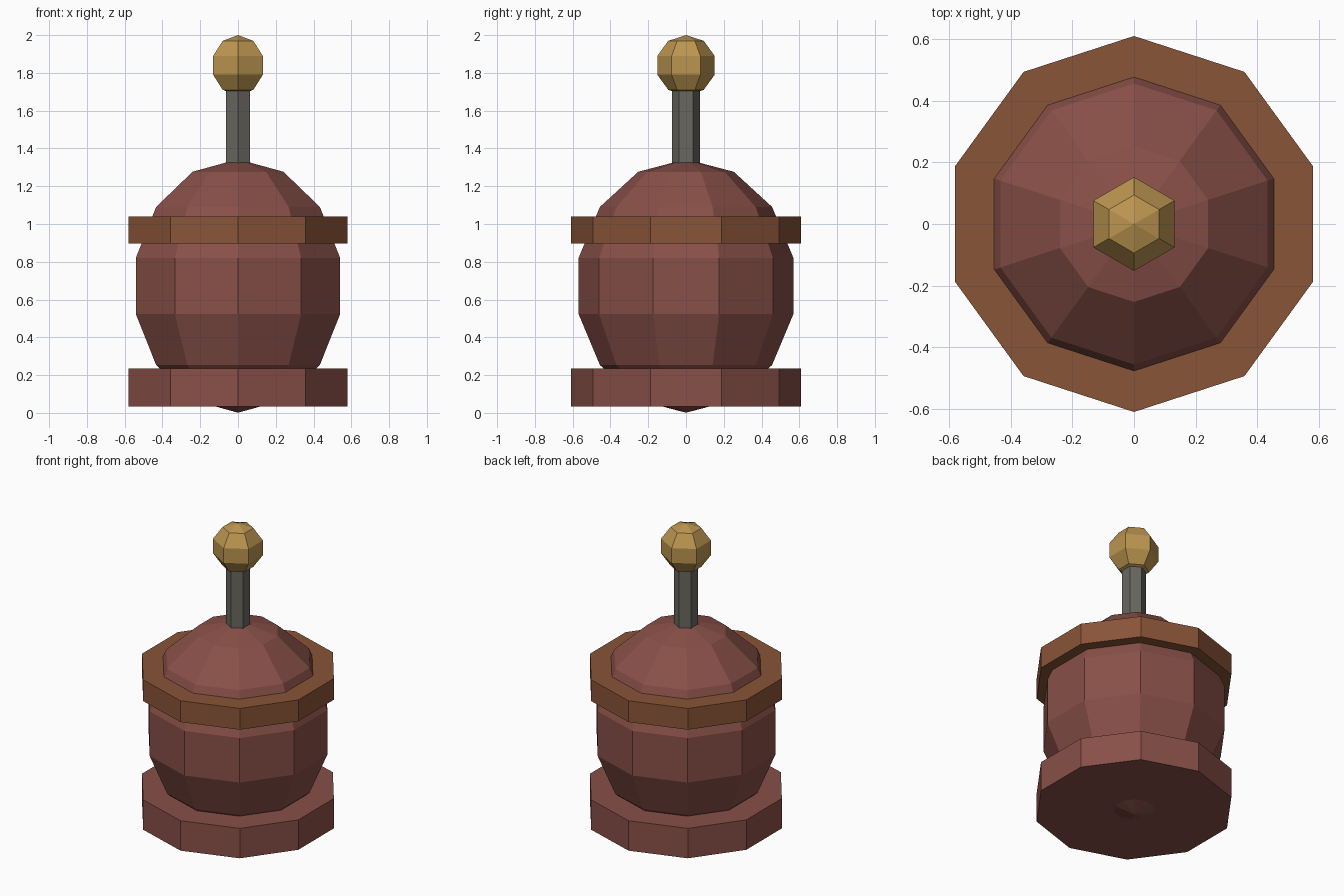
import bpy
from math import sin, cos, pi

if "Cube" in bpy.data.objects:
    bpy.data.objects.remove(bpy.data.objects["Cube"])


def material(name, rgb):
    m = bpy.data.materials.new(name)
    m.diffuse_color = (*rgb, 1)
    m.use_nodes = True
    m.node_tree.nodes["Principled BSDF"].inputs["Base Color"].default_value = m.diffuse_color
    return m


def lathe(name, profile, sides, mat):
    """Revolve (radius, z) points, bottom to top; ends sit on the axis or get capped."""
    verts, rings, faces = [], [], []
    for r, z in profile:
        start = len(verts)
        n = 1 if r < 1e-6 else sides
        for i in range(n):
            a = pi / 2 + 2 * pi * i / sides
            verts.append((r * cos(a), r * sin(a), z))
        rings.append([start + i % n for i in range(sides)])
    for low, high in zip(rings, rings[1:]):
        for i in range(sides):
            j = (i + 1) % sides
            quad = [low[i], low[j], high[j], high[i]]
            faces.append(list(dict.fromkeys(quad)))
    if profile[0][0] > 1e-6:
        faces.append(rings[0][::-1])
    if profile[-1][0] > 1e-6:
        faces.append(rings[-1])
    mesh = bpy.data.meshes.new(name)
    mesh.from_pydata(verts, [], faces)
    mesh.materials.append(mat)
    mesh.update()
    obj = bpy.data.objects.new(name, mesh)
    bpy.context.collection.objects.link(obj)
    return obj


def drum(name, radius, z0, z1, sides, mat):
    return lathe(name, [(radius, z0), (radius, z1)], sides, mat)


def ball(name, radius, half_height, z, sides, bands, mat):
    angles = [pi * k / bands for k in range(bands + 1)]
    profile = [(radius * sin(a), z - half_height * cos(a)) for a in angles]
    return lathe(name, profile, sides, mat)


red = material("dull_red", (0.25, 0.08, 0.065))
copper = material("copper", (0.25, 0.09, 0.04))
steel = material("dark_metal", (0.14, 0.135, 0.115))
brass = material("brass", (0.5, 0.3, 0.08))

# Body standing in a base plate, with a collar around its shoulder
ball("body", 0.583, 0.671, 0.672, 10, 7, red)
drum("base_plate", 0.61, 0.034, 0.235, 10, red)
drum("collar", 0.61, 0.897, 1.04, 10, copper)

# Plunger rod and its knob
drum("rod", 0.073, 1.28, 1.76, 6, steel)
ball("knob", 0.16, 0.16, 1.84, 6, 5, brass)
